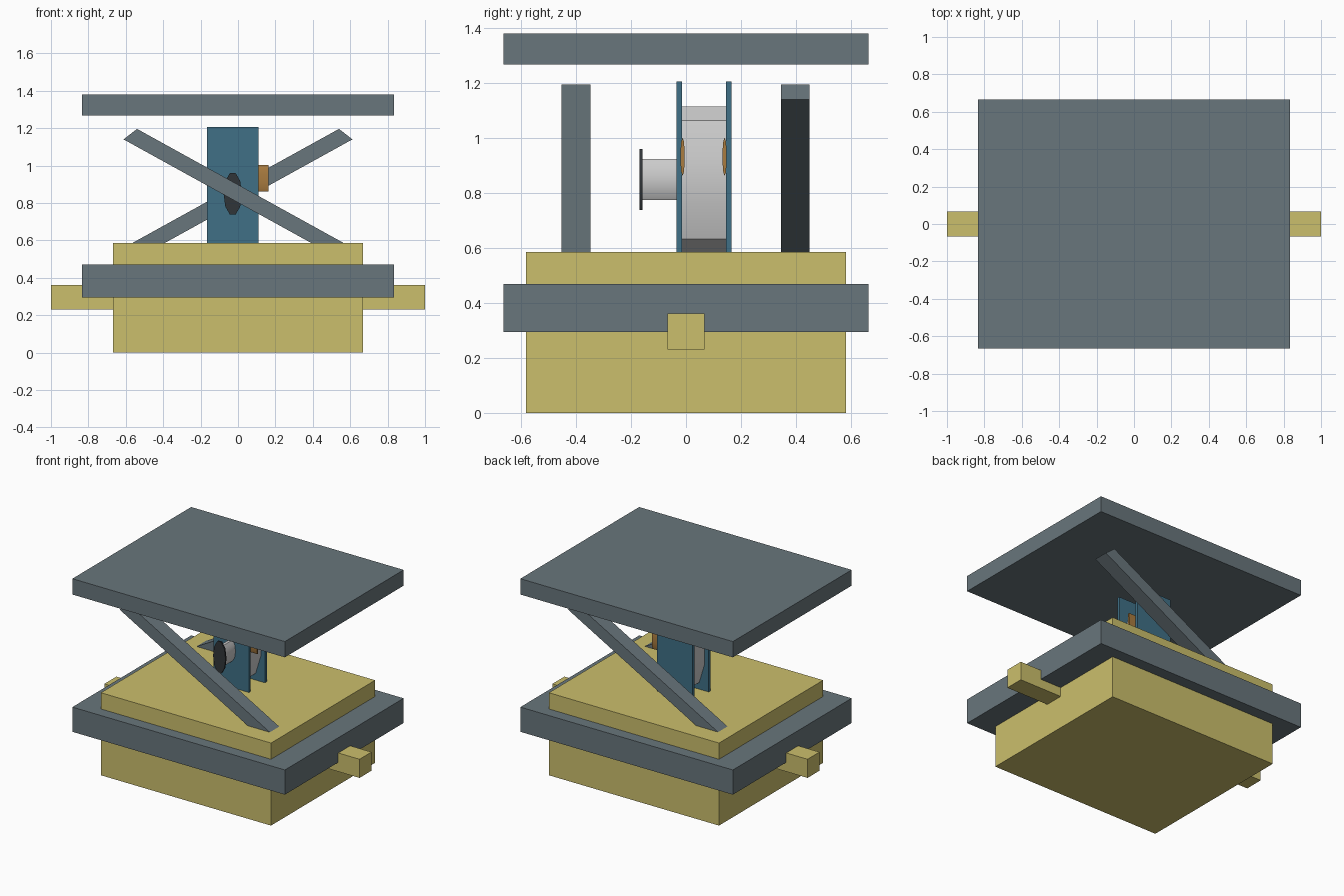
import bpy, bmesh
from math import sin, cos, pi, radians

if "Cube" in bpy.data.objects:
    bpy.data.objects.remove(bpy.data.objects["Cube"])


def material(name, rgb):
    m = bpy.data.materials.new(name)
    m.diffuse_color = (*rgb, 1)
    m.use_nodes = True
    m.node_tree.nodes["Principled BSDF"].inputs["Base Color"].default_value = m.diffuse_color
    return m


YELLOW = material("yellow", (0.60, 0.52, 0.15))
SLATE = material("slate", (0.14, 0.18, 0.20))
BLUE = material("blue", (0.05, 0.16, 0.24))
DARK = material("dark", (0.03, 0.035, 0.04))
ORANGE = material("orange", (0.40, 0.20, 0.05))


def prism(name, profile, lo, hi, axis="y", mat=None, smooth=False):
    """Extrude a 2D profile (horizontal, z) along the x or y axis."""
    bm = bmesh.new()
    place = (lambda a, z, d: (a, d, z)) if axis == "y" else (lambda a, z, d: (d, a, z))
    rings = [[bm.verts.new(place(a, z, d)) for a, z in profile] for d in (lo, hi)]
    n = len(profile)
    for ring in rings:
        bm.faces.new(ring)
    for i in range(n):
        j = (i + 1) % n
        bm.faces.new((rings[0][i], rings[0][j], rings[1][j], rings[1][i]))
    bmesh.ops.recalc_face_normals(bm, faces=bm.faces)
    me = bpy.data.meshes.new(name)
    bm.to_mesh(me)
    bm.free()
    ob = bpy.data.objects.new(name, me)
    bpy.context.collection.objects.link(ob)
    if mat:
        me.materials.append(mat)
    if smooth:
        bpy.ops.object.select_all(action="DESELECT")
        ob.select_set(True)
        bpy.context.view_layer.objects.active = ob
        bpy.ops.object.shade_smooth_by_angle(angle=radians(30))
    return ob


def box(name, x, y, z, mat):
    return prism(name, [(x[0], z[0]), (x[1], z[0]), (x[1], z[1]), (x[0], z[1])],
                 y[0], y[1], mat=mat)


def oval(c, cz, ra, rz, start=0.0, n=10):
    return [(c + ra * cos(start + 2 * pi * i / n), cz + rz * sin(start + 2 * pi * i / n))
            for i in range(n)]


# base block, skirt plate, side lugs and top plate
box("base_block", (-0.667, 0.667), (-0.583, 0.583), (0, 0.585), YELLOW)
box("base_plate", (-0.833, 0.833), (-0.665, 0.665), (0.295, 0.47), SLATE)
box("side_lugs", (-1, 1), (-0.067, 0.067), (0.23, 0.362), YELLOW)
box("top_plate", (-0.833, 0.833), (-0.665, 0.665), (1.268, 1.38), SLATE)

# crossed scissor arms, mirrored front to back
arm = [(-0.612, 1.14), (-0.54, 1.196), (0.612, 0.56), (0.54, 0.504)]
prism("front_arm", arm, -0.453, -0.348, mat=SLATE)
prism("back_arm", [(-x, z) for x, z in arm], 0.345, 0.45, mat=SLATE)

# reel held between two cheek plates
CX, CZ = -0.028, 0.849
for side, y in (("front", -0.035), ("back", 0.145)):
    box(side + "_cheek", (-0.167, 0.11), (y, y + 0.02), (0.56, 1.207), BLUE)
prism("reel", oval(CX, CZ, 0.111, 0.267, pi / 2), -0.015, 0.145, smooth=True)

# winding knob and its end disc
prism("knob_shaft", oval(CX, CZ, 0.033, 0.078), -0.16, -0.035, smooth=True)
prism("knob_disc", oval(CX, CZ, 0.049, 0.117), -0.169, -0.158, mat=DARK, smooth=True)

# flat orange guides inside the cheeks
for side, y in (("front", -0.0125), ("back", 0.1405)):
    prism(side + "_guide", oval(y, 0.932, 0.008, 0.07, pi / 2), 0.03, 0.163,
          axis="x", mat=ORANGE, smooth=True)
